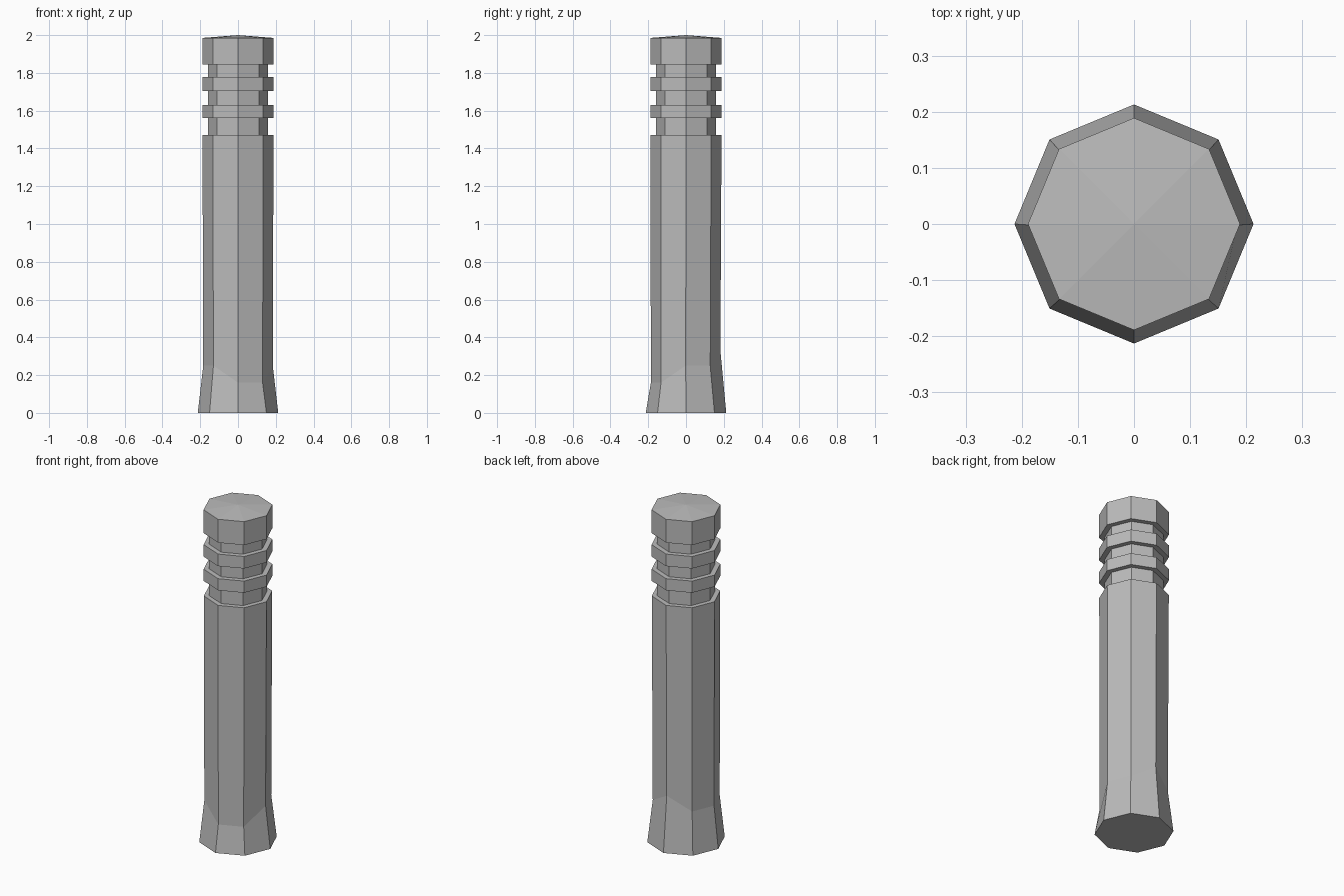
import bpy
import bmesh
from math import cos, sin, pi

cube = bpy.data.objects.get("Cube")
if cube:
    bpy.data.objects.remove(cube, do_unlink=True)

SIDES = 8
grey = bpy.data.materials.new("weathered_grey")
grey.use_nodes = True
colour = (0.5, 0.5, 0.5, 1)
grey.diffuse_color = colour
grey.node_tree.nodes["Principled BSDF"].inputs["Base Color"].default_value = colour


def ring(bm, radius, heights, y_shift=0):
    """Octagonal ring with corners on the axes; one height or one per corner."""
    if not isinstance(heights, (list, tuple)):
        heights = [heights] * SIDES
    return [bm.verts.new((radius * cos(2 * pi * i / SIDES),
                          radius * sin(2 * pi * i / SIDES) + y_shift, z))
            for i, z in enumerate(heights)]


def bridge(bm, lower, upper):
    for i in range(SIDES):
        j = (i + 1) % SIDES
        bm.faces.new((lower[i], lower[j], upper[j], upper[i]))


def finish(bm, name):
    bmesh.ops.recalc_face_normals(bm, faces=bm.faces)
    mesh = bpy.data.meshes.new(name)
    bm.to_mesh(mesh)
    bm.free()
    mesh.materials.append(grey)
    obj = bpy.data.objects.new(name, mesh)
    bpy.context.collection.objects.link(obj)


# Shaft with an unevenly worn flare at the foot
bm = bmesh.new()
kink = [0.25, 0.25, 0.33, 0.25, 0.25, 0.25, 0.16, 0.16]
foot = ring(bm, 0.213, 0)
waist = ring(bm, 0.184, kink, -0.002)
shoulder = ring(bm, 0.188, 1.47)
bm.faces.new(foot)
bridge(bm, foot, waist)
bridge(bm, waist, shoulder)
bm.faces.new(shoulder)
finish(bm, "shaft")


# Straight octagonal bands and the narrow core in the grooves
def band(name, radius, bottom, top, apex=None):
    bm = bmesh.new()
    low, high = ring(bm, radius, bottom), ring(bm, radius, top)
    bm.faces.new(low)
    bridge(bm, low, high)
    if apex is None:
        bm.faces.new(high)
    else:
        tip = bm.verts.new((0, 0, apex))
        for i in range(SIDES):
            bm.faces.new((high[i], high[(i + 1) % SIDES], tip))
    finish(bm, name)


band("groove_core", 0.159, 1.46, 1.86)
band("lower_ring", 0.189, 1.56, 1.63)
band("upper_ring", 0.189, 1.705, 1.777)
band("cap", 0.189, 1.845, 1.985, 2.0)
